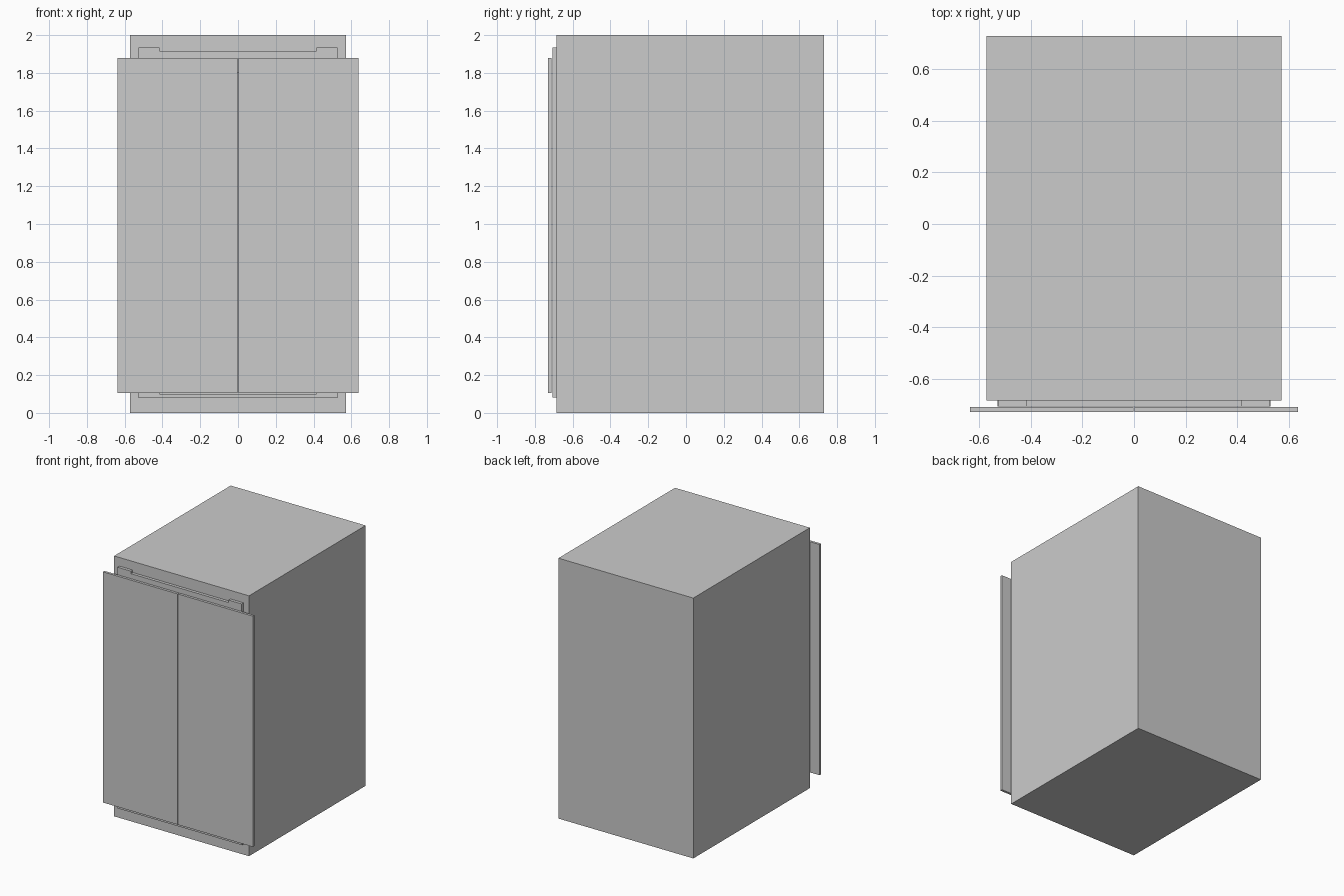
import bpy

if "Cube" in bpy.data.objects:
    bpy.data.objects.remove(bpy.data.objects["Cube"])


def box(name, x, y, z):
    """Box from (min, max) ranges, origin at its centre."""
    r = (x, y, z)
    bpy.ops.mesh.primitive_cube_add(size=1, location=[(a + b) / 2 for a, b in r])
    ob = bpy.context.object
    ob.name = ob.data.name = name
    ob.scale = [b - a for a, b in r]
    bpy.ops.object.transform_apply(location=False, rotation=False, scale=True)
    return ob


def cut(target, cutter):
    """Subtract cutter from target, then discard it."""
    mod = target.modifiers.new("cut", 'BOOLEAN')
    mod.operation = 'DIFFERENCE'
    mod.solver = 'EXACT'
    mod.object = cutter
    bpy.context.view_layer.objects.active = target
    bpy.ops.object.modifier_apply(modifier=mod.name)
    bpy.data.objects.remove(cutter, do_unlink=True)


# Hollow cabin with a doorway in its front wall
cabin = box("cabin", (-0.573, 0.573), (-0.685, 0.73), (0, 2))
cut(cabin, box("room_cutter", (-0.543, 0.543), (-0.655, 0.70), (0.08, 1.96)))
cut(cabin, box("doorway_cutter", (-0.415, 0.415), (-0.75, -0.5), (0.10, 1.80)))

# Door surround: sill, lintel and mirrored jambs
FRAME_Y = (-0.708, -0.685)
box("door_sill", (-0.53, 0.53), FRAME_Y, (0.082, 0.101))
box("door_lintel", (-0.415, 0.415), FRAME_Y, (1.80, 1.915))
for side, s in (("left", -1), ("right", 1)):
    box(side + "_jamb", sorted((s * 0.415, s * 0.527)), FRAME_Y, (0.101, 1.934))
    # Sliding door panel, with a fine gap at the centre
    box(side + "_door", sorted((s * 0.002, s * 0.637)), (-0.73, -0.711), (0.106, 1.878))
